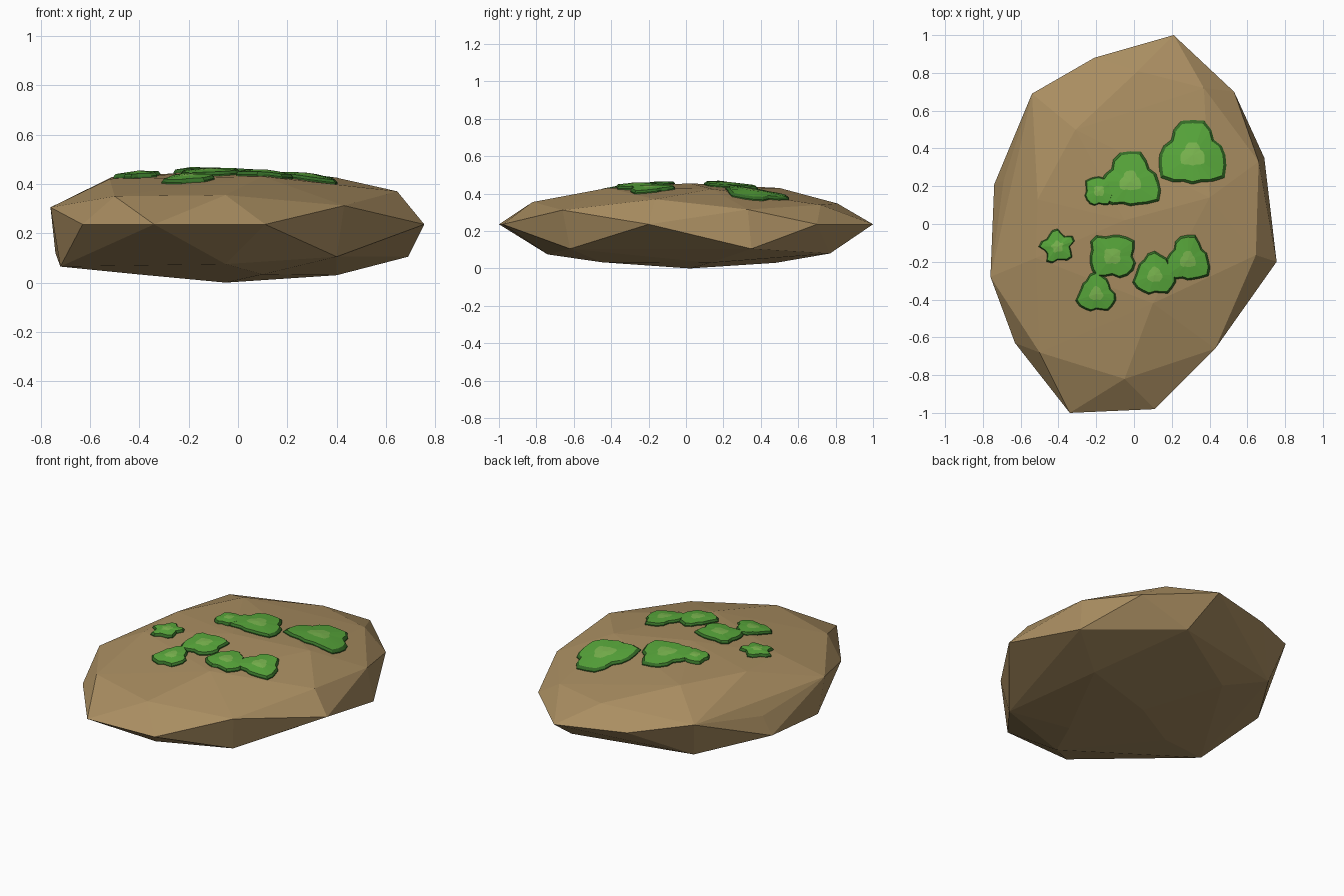
import bpy, bmesh
from math import sin, cos, tau, radians
from mathutils import Vector
from mathutils.bvhtree import BVHTree

if "Cube" in bpy.data.objects:
    bpy.data.objects.remove(bpy.data.objects["Cube"])


def material(name, rgb):
    m = bpy.data.materials.new(name)
    m.diffuse_color = (*rgb, 1)
    m.use_nodes = True
    m.node_tree.nodes["Principled BSDF"].inputs["Base Color"].default_value = m.diffuse_color
    return m


stone = material("stone", (0.40, 0.27, 0.12))
moss_rim = material("moss_rim", (0.035, 0.15, 0.02))
moss_top = material("moss_top", (0.10, 0.40, 0.045))
moss_light = material("moss_light", (0.20, 0.48, 0.08))


def add_object(name, bm, mats):
    bmesh.ops.recalc_face_normals(bm, faces=bm.faces)
    mesh = bpy.data.meshes.new(name)
    bm.to_mesh(mesh)
    bm.free()
    for m in mats:
        mesh.materials.append(m)
    ob = bpy.data.objects.new(name, mesh)
    bpy.context.collection.objects.link(ob)
    return ob


# Boulder: faceted hull through the visible corner points
rim = [(.755, -.2, .236), (.53, .70, .236), (.21, 1, .236), (-.21, .88, .25),
       (-.69, .23, .236), (-.63, -.63, .236), (-.34, -1, .236), (.11, -.98, .236)]
upper = [(.43, -.66, .312), (-.76, -.28, .305), (-.54, .69, .315), (.66, .33, .315),
         (.37, .72, .34), (-.5, -.68, .35), (-.05, -.82, .355), (.645, -.165, .37),
         (.02, .81, .347), (-.52, -.18, .42), (-.51, .13, .428), (-.31, .5, .43),
         (.1, -.42, .43), (.4, .14, .425), (-.05, .02, .455)]
lower = [(.40, -.62, .105), (.69, .35, .105), (-.74, .21, .12), (-.48, .61, .085),
         (-.72, -.27, .065), (-.05, -.74, .075), (.25, .77, .08), (.4, .13, .03),
         (.1, -.45, .033), (-.4, -.2, .033), (-.25, .48, .03), (-.05, .02, 0)]
bm = bmesh.new()
for p in rim + upper + lower:
    bm.verts.new(p)
hull = bmesh.ops.convex_hull(bm, input=bm.verts)
loose = [v for v in bm.verts if not v.link_faces]
bmesh.ops.delete(bm, geom=loose, context='VERTS')
bmesh.ops.recalc_face_normals(bm, faces=bm.faces)
surface = BVHTree.FromBMesh(bm)
add_object("boulder", bm, [stone])


def ground(x, y):
    hit = surface.ray_cast(Vector((x, y, 2)), Vector((0, 0, -1)))[0]
    return hit.z if hit else 0.3


# Moss pads: wavy outlines draped over the boulder, stepped up to a light centre
RINGS = [(1.0, -.004), (1.0, .006), (.91, .017), (.36, .022)]
STEPS = 20


def add_lobe(bm, cx, cy, rx, ry, points, depth, phase):
    rings = []
    for scale, lift in RINGS:
        ring = []
        for i in range(STEPS):
            t = tau * i / STEPS
            r = 1 + depth * cos(points * (t - radians(phase))) + .06 * sin(7 * t + 20 * cx)
            x, y = cx + rx * r * scale * cos(t), cy + ry * r * scale * sin(t)
            ring.append(bm.verts.new((x, y, ground(x, y) + lift)))
        rings.append(ring)
    for level, (a, b) in enumerate(zip(rings, rings[1:])):
        for i in range(STEPS):
            j = (i + 1) % STEPS
            f = bm.faces.new((a[i], a[j], b[j], b[i]))
            f.material_index = 0 if level < 2 else 1
    peak = bm.verts.new((cx, cy, ground(cx, cy) + .025))
    for i in range(STEPS):
        f = bm.faces.new((rings[-1][i], rings[-1][(i + 1) % STEPS], peak))
        f.material_index = 2


# Lobe: centre x, y, radius x, y, number of points, depth, phase
patches = {
    "moss_right": [(.31, .365, .175, .17, 3, .15, 90)],
    "moss_back": [(-.02, .225, .155, .145, 3, .16, 90), (-.185, .175, .078, .08, 4, .1, 45)],
    "moss_middle": [(-.115, -.17, .128, .12, 4, .12, 45), (-.2, -.37, .098, .1, 3, .15, 90)],
    "moss_front": [(.11, -.27, .108, .11, 3, .12, 90), (.285, -.19, .113, .12, 3, .15, 90)],
    "moss_left": [(-.405, -.12, .083, .083, 5, .2, 100)],
}
for name, lobes in patches.items():
    bm = bmesh.new()
    for lobe in lobes:
        add_lobe(bm, *lobe)
    add_object(name, bm, [moss_rim, moss_top, moss_light])
